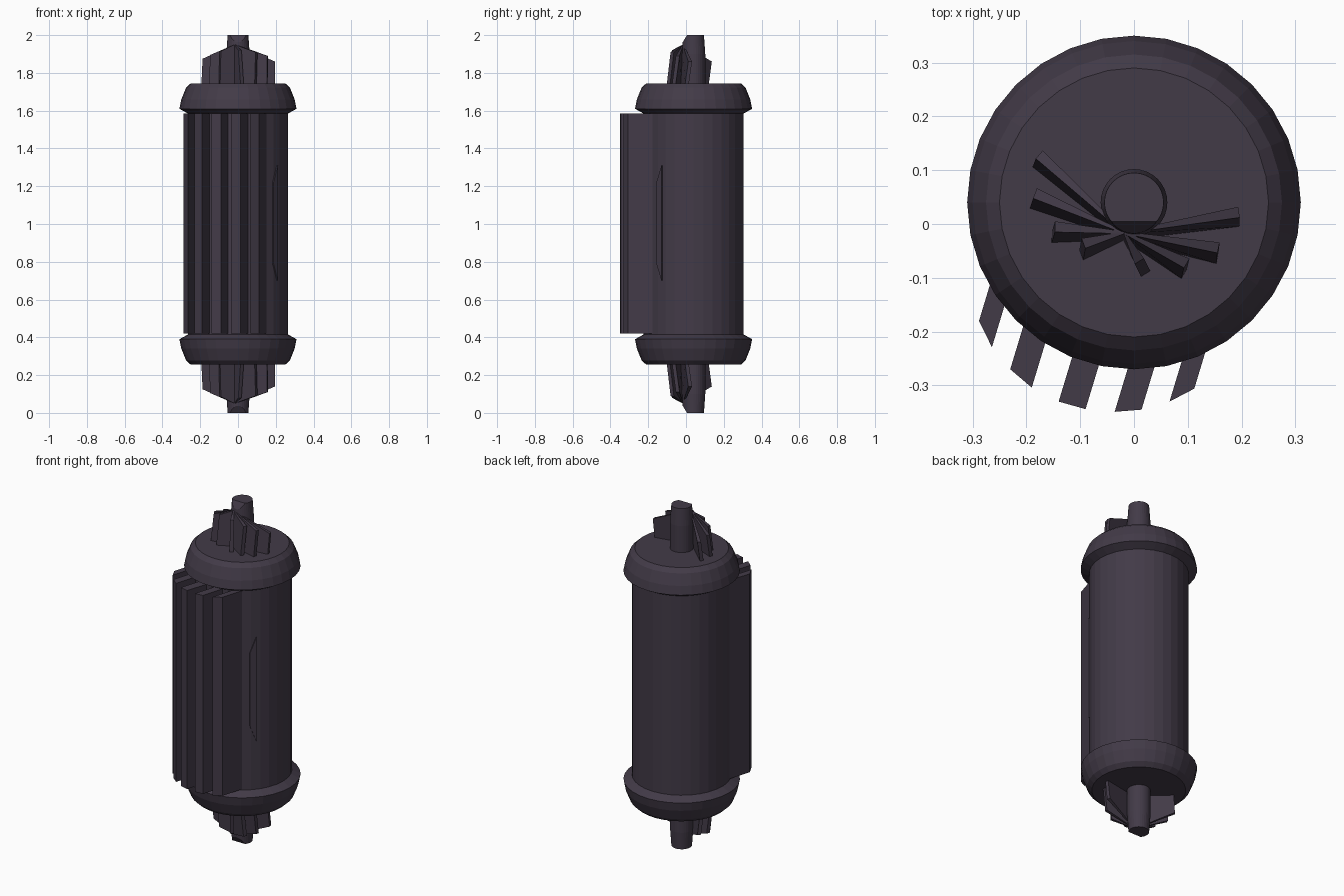
import bpy, bmesh, math

if "Cube" in bpy.data.objects:
    bpy.data.objects.remove(bpy.data.objects["Cube"])

mat = bpy.data.materials.new("dark_metal")
mat.diffuse_color = (0.055, 0.043, 0.064, 1)
mat.use_nodes = True
mat.node_tree.nodes["Principled BSDF"].inputs["Base Color"].default_value = mat.diffuse_color
CY, SIDES = 0.04, 32


def finish(name, bm):
    bmesh.ops.recalc_face_normals(bm, faces=bm.faces)
    me = bpy.data.meshes.new(name)
    bm.to_mesh(me)
    bm.free()
    me.materials.append(mat)
    ob = bpy.data.objects.new(name, me)
    bpy.context.collection.objects.link(ob)
    return ob


def loft(name, rings, flip=False):
    """Closed solid through rings of points; flip mirrors it about z = 1."""
    bm = bmesh.new()
    vs = [[bm.verts.new((x, y, 2 - z if flip else z)) for x, y, z in r] for r in rings]
    n = len(vs[0])
    for a, b in zip(vs, vs[1:]):
        for i in range(n):
            j = (i + 1) % n
            bm.faces.new((a[i], a[j], b[j], b[i]))
    bm.faces.new(vs[0])
    bm.faces.new(vs[-1])
    return finish(name, bm)


def lathe(name, profile, flip=False, sides=SIDES):
    rings = []
    for r, z in profile:
        rings.append([(r * math.sin(2 * math.pi * i / sides),
                       CY + r * math.cos(2 * math.pi * i / sides), z) for i in range(sides)])
    return loft(name, rings, flip)


# Main body
lathe("body", [(0.265, 0.40), (0.265, 1.60)])

# Front fins, all sheared the same way: (left tip, right tip)
dx, dy = 0.05, 0.165
tips = [((-0.288, -0.18), (-0.264, -0.229)), ((-0.23, -0.27), (-0.19, -0.304)),
        ((-0.14, -0.33), (-0.09, -0.344)), ((-0.036, -0.349), (0.014, -0.345)),
        ((0.066, -0.33), (0.112, -0.306))]
for i, ((ax, ay), (bx, by)) in enumerate(tips):
    quad = [(ax, ay), (bx, by), (bx + dx, by + dy), (ax + dx, ay + dy)]
    loft(f"front_fin_{i + 1}", [[(x, y, z) for x, y in quad] for z in (0.42, 1.585)])

# Slim tapered plate on the right flank
plate = [(0.188, -0.157, 0.79), (0.211, -0.13, 0.70), (0.211, -0.13, 1.31), (0.188, -0.157, 1.22)]
loft("side_plate", [plate, [(x - 0.06, y + 0.05, z) for x, y, z in plate]])

# End blades: (base x, base y, lean x, lean y, top height)
blades = [(-0.182, 0.113, 0.006, 0.016, 1.86), (-0.19, 0.038, 0.006, 0.019, 1.875),
          (-0.153, -0.025, 0.006, 0.02, 1.895), (-0.098, -0.058, 0.004, 0.022, 1.915),
          (0.022, -0.093, -0.012, 0.024, 1.92), (0.093, -0.093, 0.005, 0.02, 1.91),
          (0.155, -0.064, 0.002, 0.02, 1.89), (0.194, 0.005, 0.001, 0.017, 1.86)]
hx, hy = -0.018, -0.028
for end, flip in (("top", False), ("bottom", True)):
    # Flared end cap
    lathe(end + "_cap", [(0.265, 1.585), (0.31, 1.61), (0.30, 1.66),
                         (0.275, 1.722), (0.25, 1.745)], flip)
    # Tapered rod, its front edge cut on a slant
    rod = lathe(end + "_rod", [(0.062, 1.70), (0.062, 1.90), (0.055, 2.0)], flip)
    bm = bmesh.new()
    bm.from_mesh(rod.data)
    s = -1 if flip else 1
    cut = bmesh.ops.bisect_plane(bm, geom=bm.verts[:] + bm.edges[:] + bm.faces[:],
                                 plane_co=(0, 0.005, 1 + s), plane_no=(0, -1, s * 0.6),
                                 clear_outer=True)
    bmesh.ops.holes_fill(bm, edges=[e for e in bm.edges if e.is_boundary])
    bmesh.ops.recalc_face_normals(bm, faces=bm.faces)
    bm.to_mesh(rod.data)
    bm.free()
    # Fan of wedge blades meeting in front of the rod
    for i, (x, y, lx, ly, h) in enumerate(blades):
        d = math.hypot(x - hx, y - hy)
        px, py = -(y - hy) / d, (x - hx) / d
        w, n = 0.010, 0.002

        def section(cx, cy, w, lx, ly, top):
            return [(cx + px * w, cy + py * w, 1.74), (cx - px * w, cy - py * w, 1.74),
                    (cx + lx - px * w, cy + ly - py * w, top),
                    (cx + lx + px * w, cy + ly + py * w, top)]
        loft(f"{end}_blade_{i + 1}", [section(x, y, w, lx, ly, h),
                                      section(hx, hy, n, 0.0, 0.012, 1.95)], flip)
